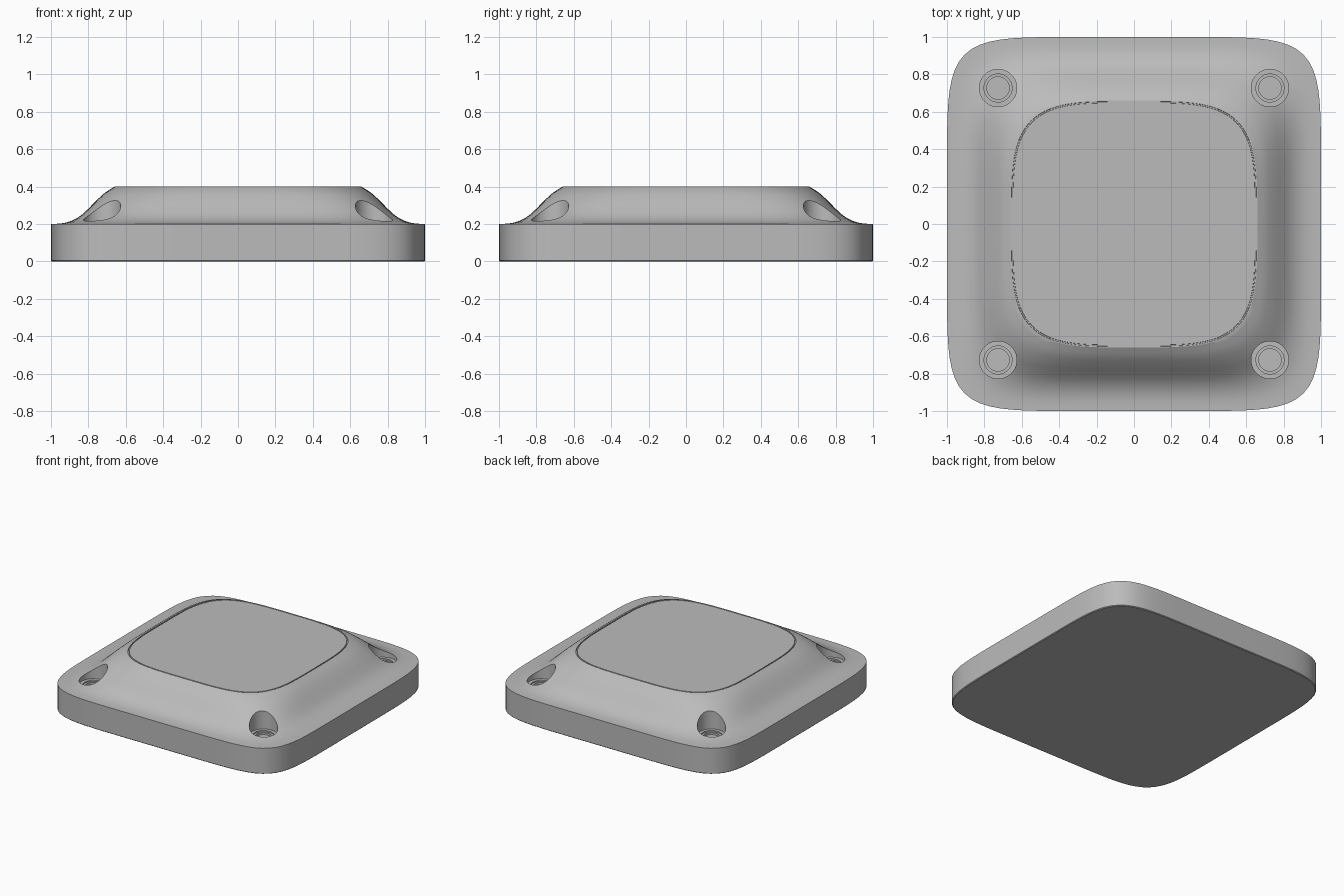
import bpy, bmesh, math

if "Cube" in bpy.data.objects:
    bpy.data.objects.remove(bpy.data.objects["Cube"])

SEG = 160          # points around each rounded-square ring
HOLE = 0.727       # screw hole offset from the centre

grey = bpy.data.materials.new("mid grey")
grey.diffuse_color = (0.5, 0.5, 0.5, 1)
grey.use_nodes = True
grey.node_tree.nodes["Principled BSDF"].inputs["Base Color"].default_value = grey.diffuse_color


def ring(bm, half, power, z):
    """One superellipse ring of vertices."""
    verts = []
    for i in range(SEG):
        a = 2 * math.pi * i / SEG
        c, s = math.cos(a), math.sin(a)
        r = half / (abs(c) ** power + abs(s) ** power) ** (1 / power)
        verts.append(bm.verts.new((r * c, r * s, z)))
    return verts


def loft(name, sections):
    """Closed solid through (half width, power, height) sections."""
    bm = bmesh.new()
    rings = [ring(bm, *s) for s in sections]
    for low, high in zip(rings, rings[1:]):
        for i in range(SEG):
            j = (i + 1) % SEG
            bm.faces.new((low[i], low[j], high[j], high[i]))
    bm.faces.new(rings[0][::-1])
    bm.faces.new(rings[-1])
    bmesh.ops.recalc_face_normals(bm, faces=bm.faces)
    mesh = bpy.data.meshes.new(name)
    bm.to_mesh(mesh)
    bm.free()
    obj = bpy.data.objects.new(name, mesh)
    bpy.context.collection.objects.link(obj)
    mesh.materials.append(grey)
    return obj


def smooth(obj):
    bpy.ops.object.select_all(action='DESELECT')
    obj.select_set(True)
    bpy.context.view_layer.objects.active = obj
    bpy.ops.object.shade_smooth_by_angle(angle=math.radians(25))


def slope_height(x):
    """Flank of the raised centre: rounded shoulder, steep middle, flared foot."""
    pts = [(0.66, 0.4), (0.71, 0.368), (0.76, 0.323), (0.80, 0.282),
           (0.84, 0.246), (0.88, 0.222), (0.92, 0.208), (0.96, 0.202), (1.0, 0.2)]
    x = min(max(x, pts[0][0]), pts[-1][0])
    k = max(0, min(sum(x >= p[0] for p in pts) - 1, len(pts) - 2))
    (x0, z0), (x1, z1) = pts[k], pts[k + 1]

    def tangent(i):
        a, b = pts[max(i - 1, 0)], pts[min(i + 1, len(pts) - 1)]
        return (b[1] - a[1]) / (b[0] - a[0])
    h = x1 - x0
    t = (x - x0) / h
    return ((2 * t**3 - 3 * t**2 + 1) * z0 + (t**3 - 2 * t**2 + t) * h * tangent(k)
            + (3 * t**2 - 2 * t**3) * z1 + (t**3 - t**2) * h * tangent(k + 1))


# Body: straight skirt, flared flank, fine groove around the flat top
sections = [(0.995, 7, 0), (1.0, 7, 0.005), (1.0, 7, 0.2)]
STEPS = 24
for n in range(1, STEPS + 1):
    f = n / STEPS
    x = 1 - 0.34 * f
    sections.append((x, 7 - 3 * f, slope_height(x)))
sections += [(0.655, 4, 0.4), (0.654, 4, 0.392), (0.648, 4, 0.392), (0.647, 4, 0.4)]
body = loft("body", sections)

# Counterbores and blind screw holes, cut into the four corners
for sx in (-1, 1):
    for sy in (-1, 1):
        for radius, floor in ((0.1, 0.185), (0.075, 0.175), (0.06, 0.16)):
            bpy.ops.mesh.primitive_cylinder_add(
                vertices=48, radius=radius, depth=0.4,
                location=(sx * HOLE, sy * HOLE, floor + 0.2))
            cutter = bpy.context.object
            cutter.name = "hole_cutter"
            cutter.data.materials.append(grey)
            mod = body.modifiers.new("hole", 'BOOLEAN')
            mod.operation = 'DIFFERENCE'
            mod.solver = 'EXACT'
            mod.object = cutter
            bpy.context.view_layer.objects.active = body
            bpy.ops.object.modifier_apply(modifier=mod.name)
            bpy.data.objects.remove(cutter)
smooth(body)
